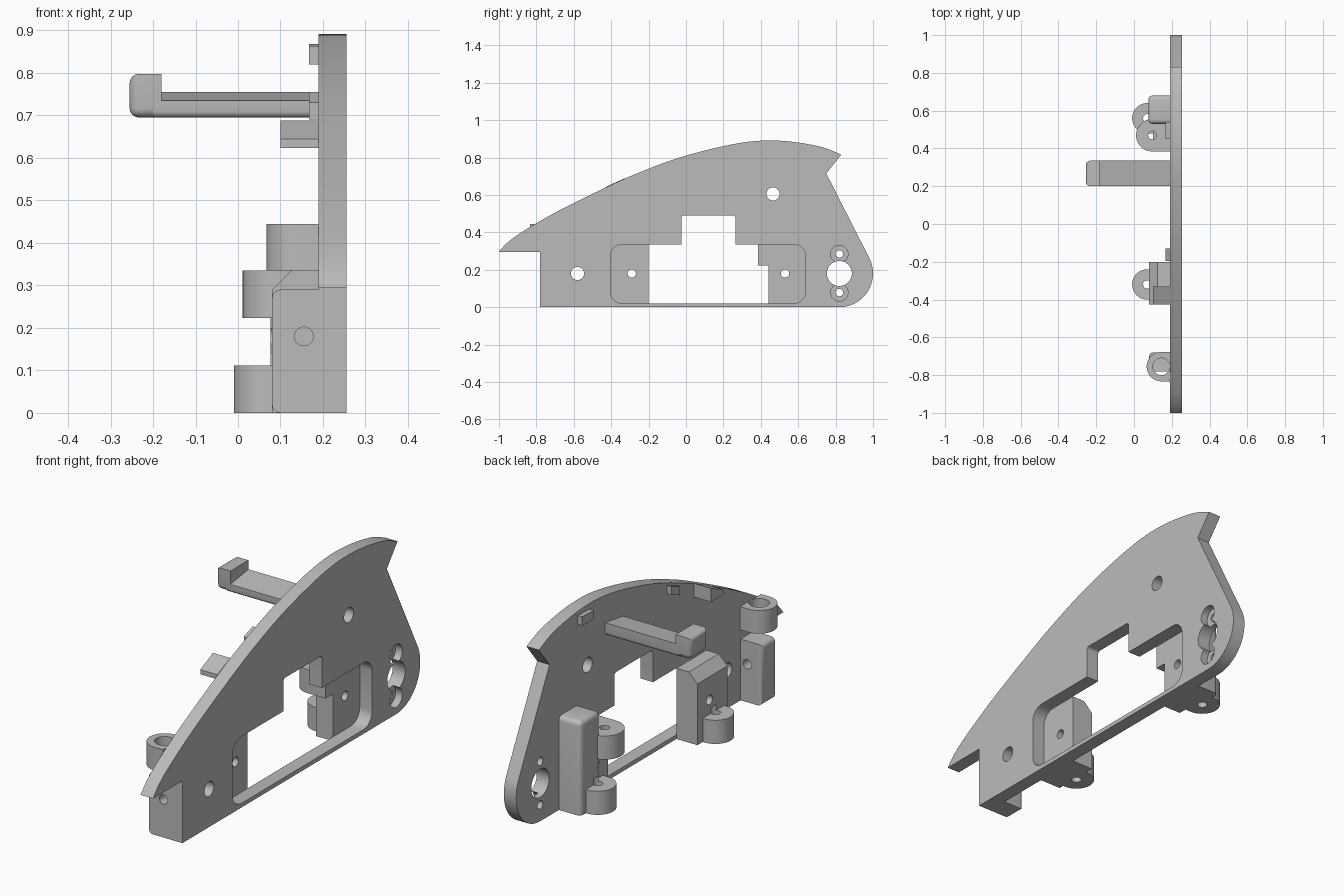
import bpy, bmesh, math
from mathutils import Vector

if "Cube" in bpy.data.objects:
    bpy.data.objects.remove(bpy.data.objects["Cube"], do_unlink=True)

grey = bpy.data.materials.new("plain grey")
grey.use_nodes = True
grey.diffuse_color = (0.5, 0.5, 0.5, 1)
grey.node_tree.nodes["Principled BSDF"].inputs["Base Color"].default_value = (0.5, 0.5, 0.5, 1)

IN, OUT = 0.19, 0.255   # inner and outer faces of the side plate


def prism(name, pts, axis, lo, hi):
    """Extrude a 2D outline along an axis; outline uses the other two axes in order."""
    bm = bmesh.new()
    i = "xyz".index(axis)

    def place(p, h):
        c = list(p)
        c.insert(i, h)
        return bm.verts.new(c)
    a = [place(p, lo) for p in pts]
    b = [place(p, hi) for p in pts]
    bm.faces.new(a)
    bm.faces.new(b[::-1])
    for k in range(len(a)):
        n = (k + 1) % len(a)
        bm.faces.new((a[n], a[k], b[k], b[n]))
    bmesh.ops.recalc_face_normals(bm, faces=bm.faces)
    me = bpy.data.meshes.new(name)
    bm.to_mesh(me)
    bm.free()
    me.materials.append(grey)
    ob = bpy.data.objects.new(name, me)
    bpy.context.collection.objects.link(ob)
    return ob


def rect(a0, a1, b0, b1):
    return [(a0, b0), (a1, b0), (a1, b1), (a0, b1)]


def arc(c, r, start, end, n=12):
    angles = [math.radians(start + (end - start) * k / n) for k in range(n + 1)]
    return [(c[0] + r * math.cos(t), c[1] + r * math.sin(t)) for t in angles]


def circle(c, r):
    return arc(c, r, 0, 360, 40)[:-1]


def round_rect(a0, a1, b0, b1, r):
    return (arc((a1 - r, b1 - r), r, 0, 90, 6) + arc((a0 + r, b1 - r), r, 90, 180, 6)
            + arc((a0 + r, b0 + r), r, 180, 270, 6) + arc((a1 - r, b0 + r), r, 270, 360, 6))


def spline(pts, steps=5):
    """Smooth open curve through the points."""
    p = [Vector(q) for q in [pts[0]] + pts + [pts[-1]]]
    out = []
    for k in range(1, len(p) - 2):
        a, b, c, d = p[k - 1:k + 3]
        for s in range(steps):
            t = s / steps
            out.append(tuple(0.5 * (2 * b + (c - a) * t + (2 * a - 5 * b + 4 * c - d) * t ** 2
                                    + (3 * b - a - 3 * c + d) * t ** 3)))
    return out + [pts[-1]]


def activate(ob):
    bpy.ops.object.select_all(action='DESELECT')
    ob.select_set(True)
    bpy.context.view_layer.objects.active = ob


def cut(ob, *cutters):
    activate(ob)
    for c in cutters:
        m = ob.modifiers.new("cut", 'BOOLEAN')
        m.operation, m.solver, m.object = 'DIFFERENCE', 'EXACT', c
        bpy.ops.object.modifier_apply(modifier=m.name)
        bpy.data.objects.remove(c, do_unlink=True)


def hole(axis, c, r, lo, hi):
    return prism("cutter", circle(c, r), axis, lo, hi)


def soften(ob, width, keep):
    """Round the edges whose midpoint passes the keep rule."""
    bm = bmesh.new()
    bm.from_mesh(ob.data)
    edges = [e for e in bm.edges if keep((e.verts[0].co + e.verts[1].co) / 2)]
    bmesh.ops.bevel(bm, geom=edges, offset=width, segments=4, profile=0.5, affect='EDGES')
    bm.to_mesh(ob.data)
    bm.free()


# side plate with its curved top edge and rounded rear corner
top = spline([(0.83, 0.815), (0.71, 0.86), (0.5, 0.89), (0.29, 0.878), (0, 0.81), (-0.25, 0.72),
              (-0.46, 0.625), (-0.7, 0.505), (-0.88, 0.4), (-0.96, 0.34), (-1, 0.295)])
outline = [(-0.78, 0)] + arc((0.82, 0.18), 0.18, -90, 25, 20) + [(0.75, 0.715)] + top + [(-0.78, 0.295)]
plate = prism("side_plate", outline, "x", IN, OUT)
cut(plate,
    prism("cutter", round_rect(-0.405, 0.64, 0.02, 0.336, 0.065), "x", 0, 0.4),
    prism("cutter", round_rect(-0.025, 0.265, 0.2, 0.49, 0.015), "x", 0, 0.4),
    hole("x", (-0.58, 0.18), 0.035, 0, 0.4),
    hole("x", (0.465, 0.605), 0.035, 0, 0.4),
    hole("x", (0.82, 0.18), 0.067, 0, 0.4))
for z in (0.284, 0.078):   # countersunk screw holes
    cut(plate, hole("x", (0.82, z), 0.02, 0, 0.4), hole("x", (0.82, z), 0.046, 0.22, 0.4))

# front end block
front = prism("front_block", rect(0.08, IN, -0.78, -0.68), "z", 0, 0.29)
soften(front, 0.02, lambda m: m.x < 0.1 and m.y > -0.77 or m.z > 0.28 and m.x < 0.1)
cut(front, hole("y", (0.155, 0.18), 0.022, -0.9, -0.6))

# middle block with chamfered top
middle = prism("middle_block", [(0.08, 0), (IN, 0), (IN, 0.335), (0.125, 0.335), (0.08, 0.29)],
               "y", -0.425, -0.2)
cut(middle, hole("x", (-0.29, 0.18), 0.022, 0, 0.4), hole("z", (0.07, -0.32), 0.022, -0.1, 0.14))

# rear block and its lower mounting flange
rear = prism("rear_block", rect(0.076, IN, 0.53, 0.68), "z", 0, 0.444)
soften(rear, 0.022, lambda m: m.x < 0.1 and m.z > 0.1 or m.z > 0.43 and m.x < 0.18)
flange = prism("rear_flange", rect(0.1, IN, 0.44, 0.56), "z", 0, 0.225)
for ob in (rear, flange):
    cut(ob, hole("x", (0.53, 0.18), 0.022, 0, 0.4))
cut(rear, hole("z", (0.07, 0.56), 0.022, -0.1, 0.14))

# eyelets: name, centre, radius, hole radius, heights
eyelets = [("front_eyelet", (0.145, -0.755), 0.078, 0.045, 0.335, 0.445),
           ("middle_eyelet", (0.07, -0.32), 0.08, 0.022, 0, 0.112),
           ("rear_low_eyelet", (0.07, 0.56), 0.08, 0.022, 0, 0.112),
           ("rear_high_eyelet", (0.097, 0.47), 0.086, 0.022, 0.223, 0.335)]
for name, c, r, inner, lo, hi in eyelets:
    ring = prism(name, arc(c, r, 90, 270, 24) + [(IN, c[1] - r), (IN, c[1] + r)], "z", lo, hi)
    cut(ring, hole("z", c, inner, -0.1, 0.6))

# hooked arm, its top tilted along the plate edge
arm = prism("arm", [(0.2, 0.695), (0.335, 0.695), (0.335, 0.755), (0.2, 0.735)], "x", -0.2, IN)
soften(arm, 0.015, lambda m: m.z < 0.7 and abs(m.x) > -1 and abs(m.y - 0.2675) > 0.05)
hook = prism("arm_hook", rect(-0.255, -0.18, 0.2, 0.335), "z", 0.695, 0.798)
soften(hook, 0.022, lambda m: m.x < -0.25 or m.z < 0.7 and m.x < -0.19 and abs(m.y - 0.2675) > 0.05)

# small locating lugs
prism("rear_lug", [(0.45, 0.82), (0.54, 0.825), (0.54, 0.868), (0.45, 0.863)], "x", 0.167, IN)
prism("middle_lug", [(-0.195, 0.69), (-0.13, 0.715), (-0.13, 0.755), (-0.195, 0.73)], "x", 0.167, IN)
prism("front_lug", [(-0.425, 0.623), (-0.33, 0.623), (-0.33, 0.688), (-0.425, 0.645)], "x", 0.1, IN)

# smooth curved faces while keeping edges sharp
for ob in bpy.context.collection.objects:
    if ob.type == 'MESH' and grey.name in ob.data.materials:
        activate(ob)
        bpy.ops.object.shade_smooth_by_angle(angle=math.radians(30))
